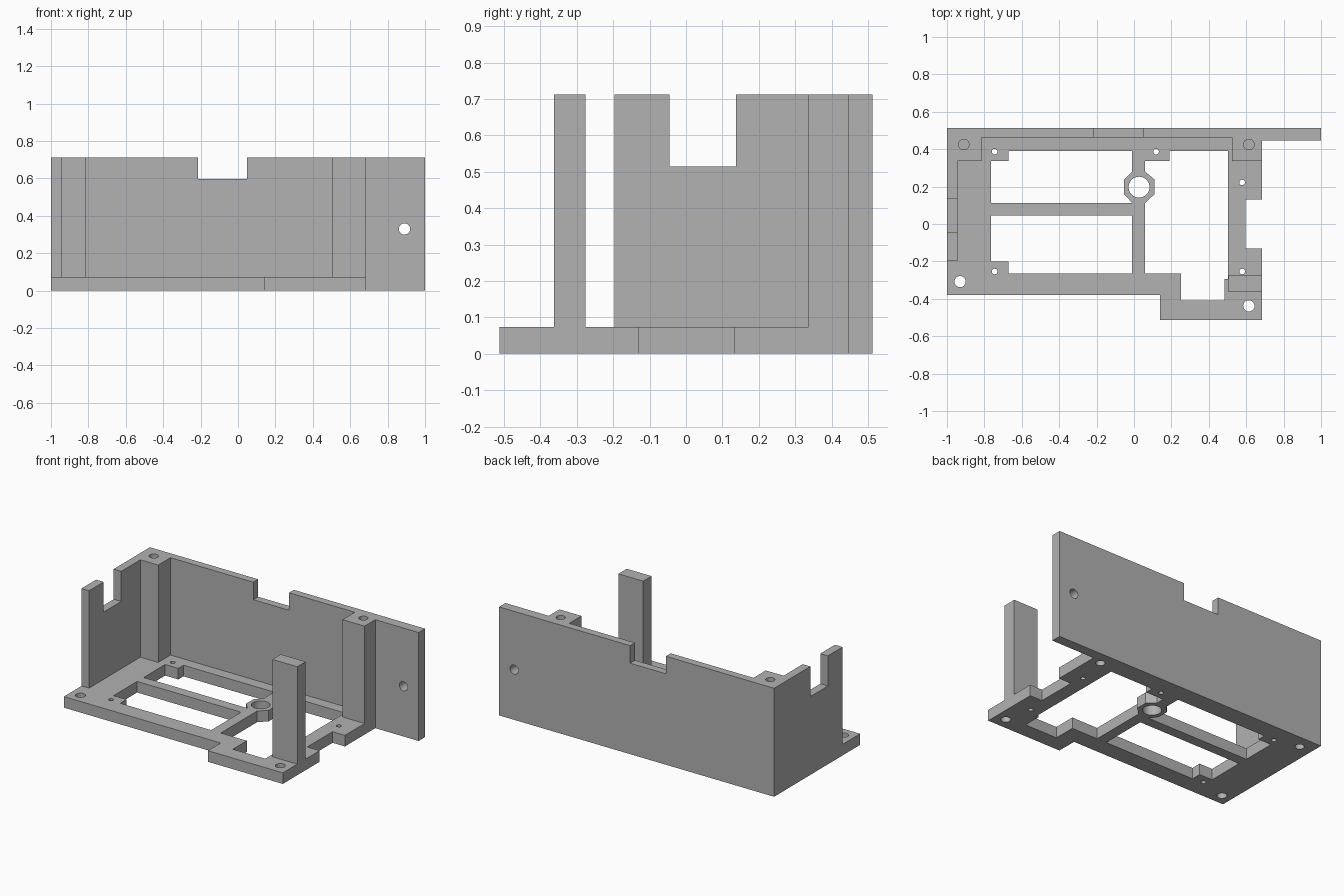
import bpy, bmesh, math

if "Cube" in bpy.data.objects:
    bpy.data.objects.remove(bpy.data.objects["Cube"])

grey = bpy.data.materials.new("plain grey")
grey.diffuse_color = (0.445, 0.445, 0.445, 1)
grey.use_nodes = True
grey.node_tree.nodes["Principled BSDF"].inputs["Base Color"].default_value = grey.diffuse_color

BASE_H, TOP = 0.073, 0.713


def prism(name, pts, z0, z1):
    """Extrude a plan outline from z0 to z1."""
    bm = bmesh.new()
    face = bm.faces.new([bm.verts.new((x, y, z0)) for x, y in pts])
    ext = bmesh.ops.extrude_face_region(bm, geom=[face])
    for v in ext["geom"]:
        if isinstance(v, bmesh.types.BMVert):
            v.co.z = z1
    bmesh.ops.recalc_face_normals(bm, faces=bm.faces)
    me = bpy.data.meshes.new(name)
    bm.to_mesh(me)
    bm.free()
    me.materials.append(grey)
    ob = bpy.data.objects.new(name, me)
    bpy.context.collection.objects.link(ob)
    return ob


def box(name, x0, x1, y0, y1, z0, z1):
    return prism(name, [(x0, y0), (x1, y0), (x1, y1), (x0, y1)], z0, z1)


def drill(x, y, r, z0, z1):
    n = 32
    return prism("drill", [(x + r * math.cos(2 * math.pi * i / n),
                            y + r * math.sin(2 * math.pi * i / n)) for i in range(n)], z0, z1)


def combine(target, tool, op):
    """Apply a boolean and discard the tool."""
    mod = target.modifiers.new("bool", 'BOOLEAN')
    mod.operation, mod.solver, mod.object = op, 'EXACT', tool
    bpy.context.view_layer.objects.active = target
    bpy.ops.object.modifier_apply(modifier=mod.name)
    bpy.data.objects.remove(tool, do_unlink=True)


# Base plate outline
frame = prism("enclosure_frame", [
    (-1, -0.38), (0.14, -0.38), (0.14, -0.513), (0.685, -0.513), (0.685, -0.13),
    (0.595, -0.13), (0.595, 0.132), (0.685, 0.132), (0.685, 0.513), (-1, 0.513)], 0, BASE_H)

# Window openings, shaped around the corner tabs and the octagonal hub
windows = [
    [(-0.765, 0.113), (-0.01, 0.113), (-0.053, 0.16), (-0.053, 0.238), (-0.01, 0.28),
     (-0.01, 0.39), (-0.67, 0.39), (-0.67, 0.336), (-0.765, 0.336)],
    [(-0.67, -0.265), (-0.01, -0.265), (-0.01, 0.045), (-0.765, 0.045),
     (-0.765, -0.2), (-0.67, -0.2)],
    [(0.06, -0.265), (0.25, -0.265), (0.25, -0.41), (0.485, -0.41), (0.485, -0.293),
     (0.503, -0.293), (0.503, 0.39), (0.19, 0.39), (0.19, 0.336), (0.06, 0.336),
     (0.06, 0.28), (0.11, 0.238), (0.11, 0.16), (0.06, 0.113)],
]
for w in windows:
    combine(frame, prism("window", w, -0.1, 0.2), 'DIFFERENCE')

# Walls, mounting wing and posts
for args in [
    ("back_wall", -1, 0.685, 0.463, 0.513, 0, TOP),
    ("mounting_wing", 0.6, 1, 0.447, 0.513, 0, TOP),
    ("left_wall", -1, -0.945, -0.197, 0.45, 0, TOP),
    ("back_left_post", -1, -0.815, 0.336, 0.513, 0, TOP),
    ("back_right_post", 0.525, 0.685, 0.336, 0.513, 0, TOP),
    ("front_post", 0.505, 0.685, -0.363, -0.276, 0, TOP),
]:
    combine(frame, box(*args), 'UNION')

# Cable notches in the back and left walls
combine(frame, box("notch", -0.213, 0.047, 0.42, 0.6, 0.598, 0.9), 'DIFFERENCE')
combine(frame, box("notch", -1.1, -0.9, -0.045, 0.137, 0.515, 0.9), 'DIFFERENCE')

# Holes: hub, front corners, small tab holes, blind screw holes in the posts
holes = [(0.027, 0.197, 0.056, -0.1, 0.2),
         (-0.93, -0.308, 0.03, -0.1, 0.2), (0.614, -0.438, 0.03, -0.1, 0.2)]
holes += [(x, y, 0.015, -0.1, 0.2) for x, y in
          [(-0.745, 0.387), (0.118, 0.387), (0.578, 0.222), (0.578, -0.254), (-0.745, -0.254)]]
for x in (-0.91, 0.614):
    holes += [(x, 0.425, 0.028, -0.1, 0.2), (x, 0.425, 0.028, 0.5, 0.9)]
for h in holes:
    combine(frame, drill(*h), 'DIFFERENCE')

# Horizontal hole through the mounting wing
wing_drill = drill(0, 0, 0.03, -0.1, 0.1)
wing_drill.rotation_euler = (math.pi / 2, 0, 0)
wing_drill.location = (0.89, 0.48, 0.33)
bpy.context.view_layer.update()
combine(frame, wing_drill, 'DIFFERENCE')

# Smooth hole walls, crisp edges elsewhere
bpy.ops.object.select_all(action='DESELECT')
frame.select_set(True)
bpy.context.view_layer.objects.active = frame
bpy.ops.object.shade_smooth_by_angle(angle=math.radians(30))
